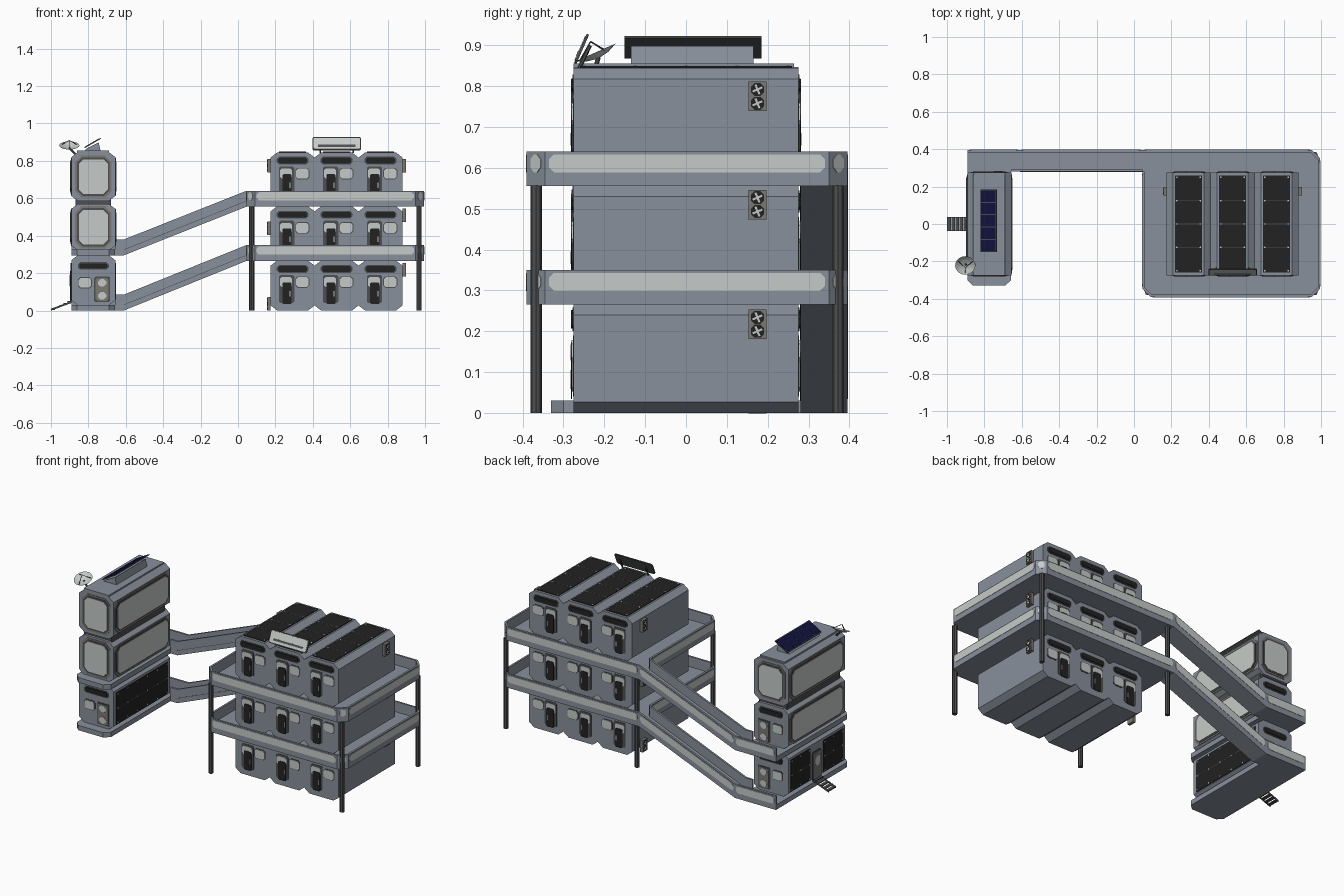
import bpy, bmesh, math
from mathutils import Vector, Matrix

if "Cube" in bpy.data.objects:
    bpy.data.objects.remove(bpy.data.objects["Cube"])


def material(name, *rgb):
    m = bpy.data.materials.new(name)
    m.use_nodes = True
    m.diffuse_color = (*rgb, 1)
    m.node_tree.nodes["Principled BSDF"].inputs["Base Color"].default_value = (*rgb, 1)
    return m


WALL = material("blue grey wall", .25, .28, .33)
LIGHT = material("pale grey", .56, .6, .58)
DARK = material("near black", .016, .016, .016)
FRAME = material("dark grey", .075, .077, .08)
METAL = material("warm grey", .2, .19, .175)
NAVY = material("navy", .006, .006, .05)
X, Y, Z = Vector((1, 0, 0)), Vector((0, 1, 0)), Vector((0, 0, 1))
parts = {}


def mesh(name, mat):
    return parts.setdefault(name, (bmesh.new(), mat))[0]


def solid(name, mat, pts, offset):
    """Prism: a planar outline swept along an offset."""
    bm, n = mesh(name, mat), len(pts)
    a = [bm.verts.new(p) for p in pts]
    b = [bm.verts.new(Vector(p) + Vector(offset)) for p in pts]
    faces = [bm.faces.new(a), bm.faces.new(b[::-1])]
    faces += [bm.faces.new((a[i], b[i], b[(i + 1) % n], a[(i + 1) % n])) for i in range(n)]
    bmesh.ops.recalc_face_normals(bm, faces=faces)


def octagon(w, h, cx, cy):
    w, h = w / 2, h / 2
    if cx == 0:
        return [(-w, -h), (w, -h), (w, h), (-w, h)]
    return [(-w + cx, -h), (w - cx, -h), (w, -h + cy), (w, h - cy),
            (w - cx, h), (-w + cx, h), (-w, h - cy), (-w, -h + cy)]


def panel(name, mat, centre, u, w, h, cut=0., v=Z, lift=0., thick=.004):
    """Thin plate with cut corners, raised along u x v."""
    n = u.cross(v).normalized()
    o = Vector(centre) + n * lift
    solid(name, mat, [o + u * p + v * q for p, q in octagon(w, h, cut, cut)], n * thick)


def box(name, mat, x0, x1, y0, y1, z0, z1):
    solid(name, mat, [(x0, y0, z0), (x1, y0, z0), (x1, y1, z0), (x0, y1, z0)], (0, 0, z1 - z0))


def rod(name, mat, a, b, r, sides=8):
    a, b = Vector(a), Vector(b)
    rot = (b - a).to_track_quat('Z', 'Y').to_matrix().to_4x4()
    bmesh.ops.create_cone(mesh(name, mat), cap_ends=True, segments=sides, radius1=r, radius2=r,
                          depth=(b - a).length, matrix=Matrix.Translation((a + b) / 2) @ rot)


def pod(name, x, z0, h):
    """Long living unit with an octagonal section."""
    solid(name, WALL, [(x + p, -.275, z0 + h / 2 + q) for p, q in octagon(.235, h, .035, .027)], (0, .55, 0))


def framed_window(centre, u, w, h):
    panel("window_surround", METAL, centre, u, w, h, .035, thick=.003)
    panel("window_frame", FRAME, centre, u, w - .02, h - .02, .03, lift=.003, thick=.002)
    panel("window_glass", LIGHT, centre, u, w - .04, h - .04, .024, lift=.005, thick=.002)


def door_end(x, z, side):
    """Entrance wall: visor bar, dark door and window."""
    u, y = X * -side, side * .275
    panel("visor_frame", FRAME, (x, y, z + .222), u, .17, .042, .012, thick=.003)
    panel("visor_bar", DARK, (x, y, z + .222), u, .155, .03, .008, lift=.003)
    panel("door_surround", FRAME, (x - .032, y, z + .115), u, .082, .15, .008, thick=.002)
    panel("door_window", LIGHT, (x - .035, y, z + .152), u, .066, .052, .01, lift=.002, thick=.002)
    panel("door", DARK, (x - .03, y, z + .092), u, .05, .115, .006, lift=.004, thick=.003)
    panel("door_handle", LIGHT, (x - .013, y, z + .09), u, .005, .03, lift=.007, thick=.001)
    panel("small_window_frame", FRAME, (x + .052, y, z + .152), u, .075, .062, .012, thick=.002)
    panel("small_window", LIGHT, (x + .052, y, z + .152), u, .066, .053, .01, lift=.002, thick=.003)


def tower_door(x, z, side):
    u, y = X * -side, side * .275
    panel("visor_frame", FRAME, (x, y, z + .21), u, .165, .04, .012, thick=.003)
    panel("visor_bar", DARK, (x, y, z + .21), u, .15, .028, .008, lift=.003)
    panel("small_window_frame", FRAME, (x - .045, y, z + .12), u, .075, .06, .012, thick=.002)
    panel("small_window", LIGHT, (x - .045, y, z + .12), u, .066, .05, .01, lift=.002)
    panel("door_surround", DARK, (x + .047, y, z + .085), u, .085, .135, .006, thick=.002)
    panel("tower_door", METAL, (x + .047, y, z + .085), u, .07, .122, .01, lift=.002)
    for dz in (-.035, .035):
        panel("tower_door_pane", LIGHT, (x + .047, y, z + .085 + dz), u, .045, .04, .014, lift=.006, thick=.002)


def cooler(x, z, u):
    """Twin fan cooling box on a side wall."""
    panel("cooler_box", METAL, (x, .175, z), u, .045, .072, thick=.018)
    for dz in (-.017, .017):
        c = (x, .175, z + dz)
        panel("cooler_fan", DARK, c, u, .032, .032, .009, lift=.018, thick=.001)
        for a in (.4, 1.97):
            d = u * math.cos(a) + Z * math.sin(a)
            panel("cooler_blades", LIGHT, c, d, .026, .005, v=u.cross(Z).cross(d), lift=.019, thick=.001)


def dark_array(name, centre, u, w, h, v, cols, rows):
    """Dark panel with seams and pale studs."""
    panel(name, DARK, centre, u, w, h, v=v)
    for j in range(rows + 1):
        q = (j / rows - .5) * (h - .02)
        if 0 < j < rows:
            panel(name + "_seam", FRAME, Vector(centre) + v * q, u, w, .003, v=v, lift=.004, thick=.0005)
        for i in range(cols + 1):
            p = (i / cols - .5) * (w - .02)
            panel(name + "_stud", LIGHT, Vector(centre) + u * p + v * q, u, .008, .008, .002, v=v, lift=.004, thick=.001)


# Block of nine units
for floor in range(3):
    z = floor * .29
    for x in (.292, .527, .762):
        pod("unit_floor_%d" % (floor + 1), x, z, .267 if floor < 2 else .265)
        for side in (-1, 1):
            door_end(x, z, side)
    cooler(.8795, (.217, .51, .775)[floor], Y)
    cooler(.1745, (.035, .44, .775)[floor], -Y)
for x in (.292, .527, .762):
    dark_array("roof_panel", (x, 0, .845), X, .145, .52, Y, 1, 4)

# Balcony decks, ramps and parapets
L, R, F, B, C, IN = .045, .995, -.39, .395, .045, .28
for high, low in ((.265, 0), (.555, .295)):
    solid("balcony_deck", WALL, [(L, F + C, high), (L + C, F, high), (R - C, F, high), (R, F + C, high),
                                 (R, B - C, high), (R - C, B, high), (L, B, high)], (0, 0, .022))
    for x0, x1, za, zb in ((-.61, L, low, high), (-.89, -.61, low, low)):
        solid("ramp_deck", WALL, [(x0, IN, za), (x1, IN, zb), (x1, B, zb), (x0, B, za)], (0, 0, .022))
    solid("tower_deck", WALL, [(-.89, B, low), (-.89, -.3, low), (-.86, -.33, low), (-.69, -.33, low),
                               (-.657, -.3, low), (-.657, B, low)], (0, 0, .03))
    path = [Vector(p) for p in (
        (-.657, IN, low), (-.61, IN, low), (L, IN, high), (L, F + C, high), (L + C, F, high), (R - C, F, high),
        (R, F + C, high), (R, B - C, high), (R - C, B, high), (L, B, high), (-.61, B, low), (-.89, B, low))]
    for i, (a, b) in enumerate(zip(path, path[1:])):
        d = b - a
        flat = Vector((d.x, d.y, 0)).normalized()
        out = flat.cross(Z)
        solid("parapet", WALL, [a, b, b + Z * .085, a + Z * .085], -out * .012)
        if i > 1:
            small = d.length < .1
            w = (.035 if small else d.length - .02) / d.length
            panel("parapet_inlay", LIGHT, (a + b) / 2 + Z * .056, d.normalized(),
                  w * d.length, .044, .012, thick=.002)
    # trim line along the inner ramp side
    a, b = path[1], path[2]
    panel("ramp_trim", FRAME, (a + b) / 2 + Z * .03, (b - a).normalized(), (b - a).length, .003, thick=.001)
for x in (.073, .968):
    for y in (-.367, .372):
        rod("support_pole", FRAME, (x, y, 0), (x, y, .557), .014)

# Tower of three units
TX = -.7735
pod("tower_lower_unit", TX, .028, .268)
pod("tower_middle_unit", TX, .32, .25)
pod("tower_upper_unit", TX, .585, .262)
for z in (.445, .716):
    framed_window((TX, -.275, z), X, .195, .225)
    for u, x in ((Y, TX + .1175), (-Y, TX - .1175)):
        framed_window((x, 0, z), u, .53, .2)
framed_window((TX, .275, .716), -X, .195, .225)
box("tower_neck", FRAME, -.87, -.68, -.26, .26, .56, .6)
tower_door(TX, .028, -1)
tower_door(TX, .028, 1)
tower_door(TX, .315, 1)
dark_array("tower_side_panel", (TX + .1175, 0, .157), Y, .5, .195, Z, 5, 2)
for y in (-.16, .16):
    dark_array("tower_entry_panel", (TX - .1175, y, .157), -Y, .19, .195, Z, 2, 2)
panel("entry_door_frame", FRAME, (TX - .1175, 0, .13), -Y, .09, .18, .01, thick=.003)
panel("entry_door", METAL, (TX - .1175, 0, .13), -Y, .075, .165, .01, lift=.003)
panel("entry_door_pane", LIGHT, (TX - .1175, 0, .16), -Y, .045, .06, .012, lift=.007, thick=.002)

# Entry steps
for i in range(5):
    x = -.999 + i * .022
    box("entry_steps", FRAME, x, x + .02, -.037, .037, .004 + i * .01, .01 + i * .01)
for y in (-.037, .034):
    solid("step_side", FRAME, [(-.999, y, 0), (-.89, y, .04), (-.89, y, .05), (-.999, y, .01)], (0, .003, 0))

# Tower roof and tilted solar panel
box("roof_plate", WALL, -.86, -.69, -.275, .265, .845, .855)
solid("solar_base", WALL, [(-.82, -.135, .855), (-.735, -.135, .855), (-.745, -.135, .898), (-.81, -.135, .866)],
      (0, .3, 0))
tilt = Vector((.87, 0, .5))
mid = Vector((-.776, .017, .893))
panel("solar_back", FRAME, mid, -Y, .335, .1, v=tilt, thick=.005)
for i in range(5):
    panel("solar_cell", NAVY, mid + Y * (i - 2) * .066, -Y, .061, .09, v=tilt, lift=.005, thick=.002)

# Satellite dish
hub = Vector((-.902, -.215, .868))
pose = Matrix.Translation(hub) @ Matrix.Rotation(math.radians(24), 4, 'X')
dish = mesh("dish", LIGHT)
for r0, r1, z0, z1 in ((.004, .03, 0, .005), (.03, .054, .005, .016)):
    bmesh.ops.create_cone(dish, cap_ends=False, segments=20, radius1=r0, radius2=r1, depth=z1 - z0,
                          matrix=pose @ Matrix.Translation((0, 0, (z0 + z1) / 2)))
for i in range(3):
    a = i * math.tau / 3 + .5
    rod("dish_feed", FRAME, pose @ Vector((.045 * math.cos(a), .045 * math.sin(a), .012)),
        pose @ Vector((0, 0, .045)), .0018, 5)
rod("dish_mast", FRAME, hub, (-.868, -.225, .835), .006)

# Blank roof sign, leaning back
lean = Vector((0, .4, .917))
sign = Vector((.528, -.253, .89))
panel("sign_back", FRAME, sign, X, .26, .078, .008, v=lean, thick=.006)
panel("sign_face", LIGHT, sign, X, .248, .066, .006, v=lean, lift=.006, thick=.002)
panel("sign_stripe", FRAME, sign - lean * .014, X, .2, .012, v=lean, lift=.008, thick=.001)
for x in (.44, .616):
    rod("sign_leg", FRAME, (x, -.262, .843), (x, -.235, .9), .005, 6)

# Turn the collected geometry into objects
for name, (bm, mat) in parts.items():
    me = bpy.data.meshes.new(name)
    bm.to_mesh(me)
    bm.free()
    me.materials.append(mat)
    bpy.context.collection.objects.link(bpy.data.objects.new(name, me))
